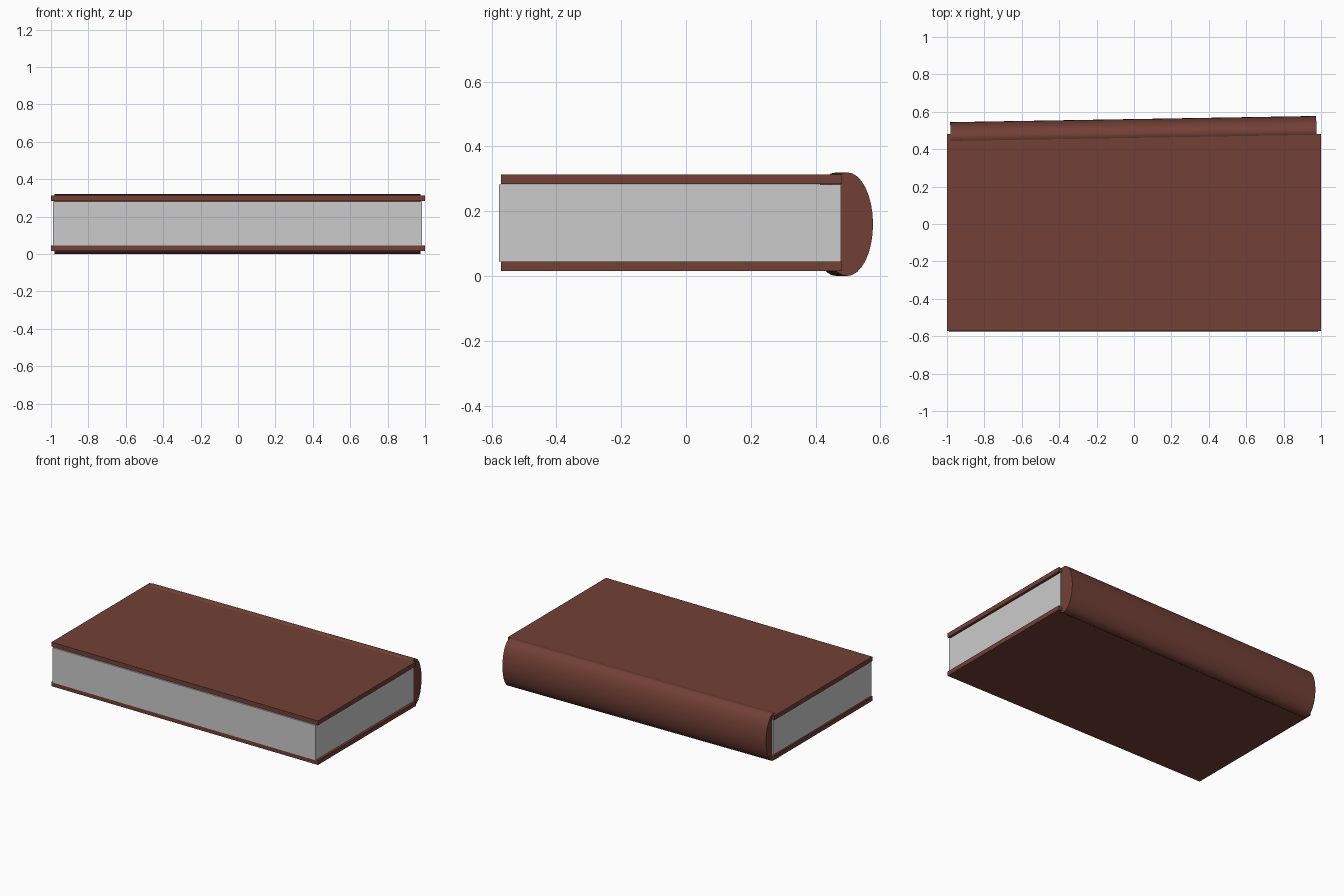
import bpy, math

if "Cube" in bpy.data.objects:
    bpy.data.objects.remove(bpy.data.objects["Cube"])

leather = bpy.data.materials.new("leather")
leather.diffuse_color = (0.17, 0.052, 0.037, 1)
leather.use_nodes = True
leather.node_tree.nodes["Principled BSDF"].inputs["Base Color"].default_value = leather.diffuse_color


def box(name, x, y, z, mat=None):
    """Box from (min, max) ranges on each axis."""
    bpy.ops.mesh.primitive_cube_add(size=1, location=[sum(r) / 2 for r in (x, y, z)])
    ob = bpy.context.object
    ob.name = name
    ob.scale = [r[1] - r[0] for r in (x, y, z)]
    bpy.ops.object.transform_apply(location=False, rotation=False, scale=True)
    if mat:
        ob.data.materials.append(mat)
    return ob


# Page block
box("pages", (-0.99, 0.985), (-0.577, 0.478), (0.045, 0.282))

# Lower and upper cover boards
for name, z0 in (("lower_cover", 0.015), ("upper_cover", 0.284)):
    box(name, (-1, 1), (-0.571, 0.48), (z0, z0 + 0.03), leather)

# Rounded spine: flattened cylinder along x, very slightly skewed about z
bpy.ops.mesh.primitive_cylinder_add(vertices=32, radius=1, depth=1.957)
spine = bpy.context.object
spine.name = "spine"
spine.scale = (0.16, 0.08, 1)
spine.rotation_euler = (0, math.pi / 2, 0)
bpy.ops.object.transform_apply(location=False, rotation=True, scale=True)
spine.location = (-0.003, 0.481, 0.16)
spine.rotation_euler = (0, 0, math.atan(0.033 / 1.957))
spine.data.materials.append(leather)
bpy.ops.object.shade_smooth_by_angle(angle=math.radians(40))
